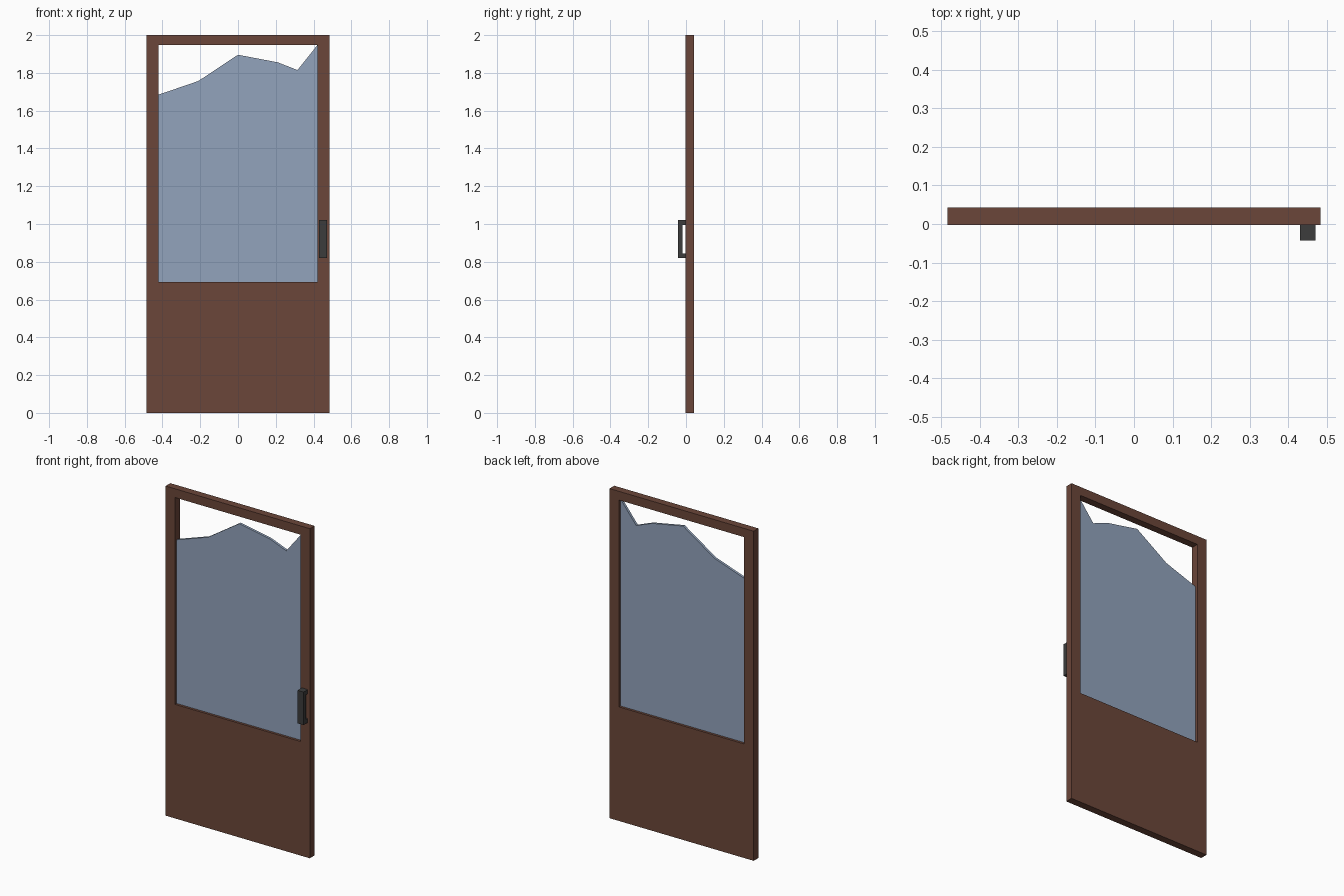
import bpy, bmesh

if "Cube" in bpy.data.objects:
    bpy.data.objects.remove(bpy.data.objects["Cube"])


def material(name, rgb):
    m = bpy.data.materials.new(name)
    m.diffuse_color = (*rgb, 1)
    m.use_nodes = True
    m.node_tree.nodes["Principled BSDF"].inputs["Base Color"].default_value = m.diffuse_color
    return m


def add_object(name, bm, mat):
    bmesh.ops.recalc_face_normals(bm, faces=bm.faces)
    me = bpy.data.meshes.new(name)
    bm.to_mesh(me)
    bm.free()
    me.materials.append(mat)
    ob = bpy.data.objects.new(name, me)
    bpy.context.collection.objects.link(ob)
    return ob


def rect(x0, x1, z0, z1):
    return [(x0, z0), (x1, z0), (x1, z1), (x0, z1)]


def prism_x(name, outline, x0, x1, mat):
    """Extrude a (y, z) outline along x."""
    bm = bmesh.new()
    face = bm.faces.new([bm.verts.new((x0, y, z)) for y, z in outline])
    ext = bmesh.ops.extrude_face_region(bm, geom=[face])["geom"]
    bmesh.ops.translate(bm, vec=(x1 - x0, 0, 0),
                        verts=[v for v in ext if isinstance(v, bmesh.types.BMVert)])
    return add_object(name, bm, mat)


def prism_y(name, outline, y0, y1, mat):
    """Extrude an (x, z) outline along y."""
    bm = bmesh.new()
    face = bm.faces.new([bm.verts.new((x, y0, z)) for x, z in outline])
    ext = bmesh.ops.extrude_face_region(bm, geom=[face])["geom"]
    bmesh.ops.translate(bm, vec=(0, y1 - y0, 0),
                        verts=[v for v in ext if isinstance(v, bmesh.types.BMVert)])
    return add_object(name, bm, mat)


wood = material("brown wood", (0.147, 0.061, 0.041))
glass = material("blue glass", (0.287, 0.366, 0.503))
metal = material("dark metal", (0.045, 0.045, 0.045))

FRONT, BACK = -0.0025, 0.0425

# Door leaf: rectangular ring around the window opening
bm = bmesh.new()
outer, inner = rect(-0.484, 0.484, 0, 2), rect(-0.42, 0.42, 0.692, 1.947)
loops = [[bm.verts.new((x, y, z)) for x, z in pts]
         for pts, y in ((outer, FRONT), (inner, FRONT), (inner, BACK), (outer, BACK))]
for a, b in zip(loops, loops[1:] + loops[:1]):
    for i in range(4):
        j = (i + 1) % 4
        bm.faces.new((a[i], a[j], b[j], b[i]))
add_object("door_leaf", bm, wood)

# Broken window pane with a jagged top edge
prism_y("broken_pane", [(-0.42, 0.692), (0.42, 0.692), (0.42, 1.947), (0.315, 1.815),
                        (0.21, 1.856), (0, 1.896), (-0.21, 1.757), (-0.42, 1.685)],
        0.0125, 0.0275, glass)

# Pull handle: C-shaped side profile standing off the door front
prism_x("pull_handle", [(FRONT, 0.82), (-0.0425, 0.82), (-0.0425, 1.02), (FRONT, 1.02),
                        (FRONT, 0.995), (-0.0185, 0.995), (-0.0185, 0.845), (FRONT, 0.845)],
        0.43, 0.47, metal)
